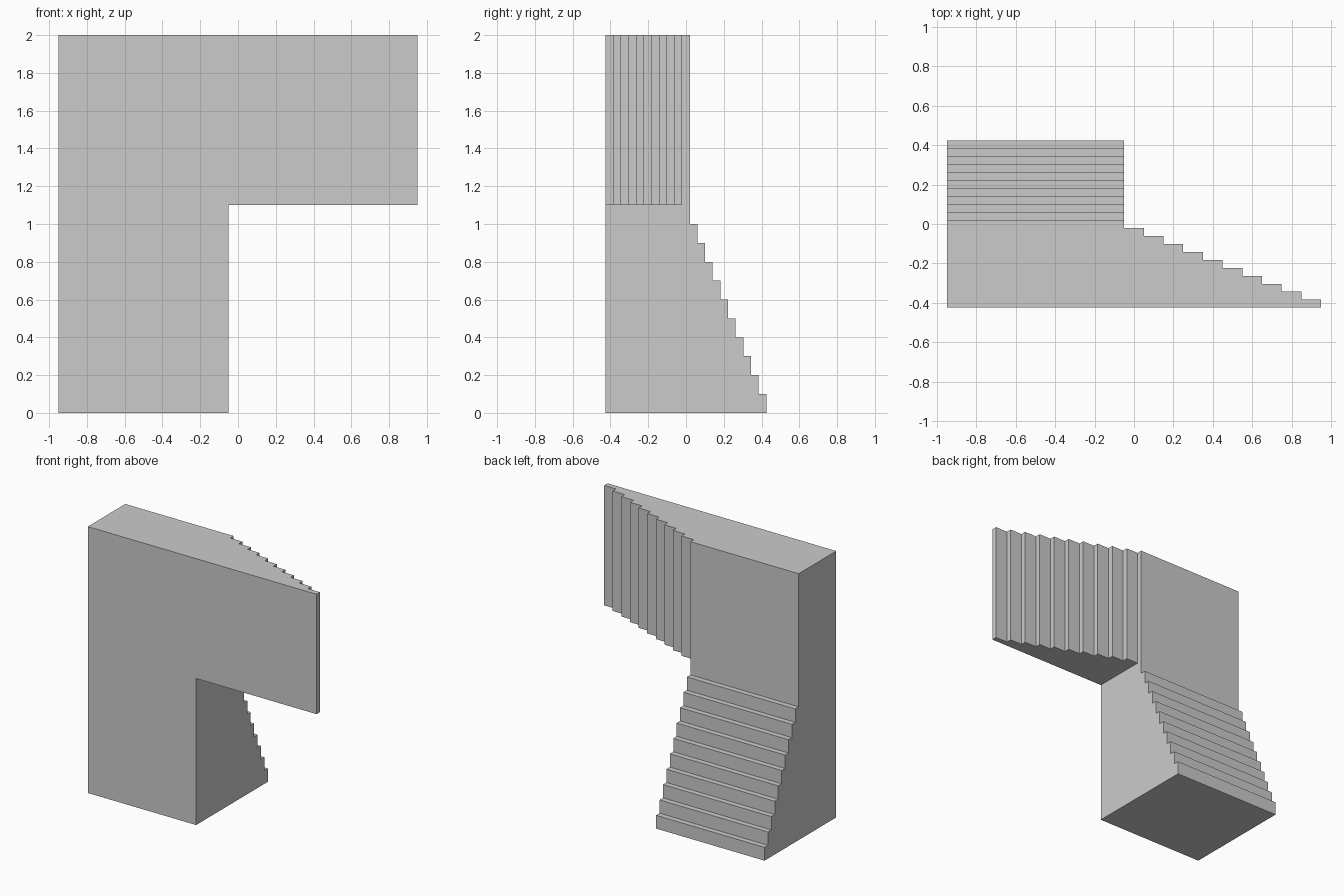
import bpy, bmesh
from mathutils import Vector

if "Cube" in bpy.data.objects:
    bpy.data.objects.remove(bpy.data.objects["Cube"])

STEPS, FRONT, RUN, RISE = 10, -0.425, 0.0405, 0.1
WALL_BACK = 0.02


def prism(name, points, offset):
    """Closed prism from a planar outline swept along offset."""
    bm = bmesh.new()
    face = bm.faces.new([bm.verts.new(p) for p in points])
    swept = bmesh.ops.extrude_face_region(bm, geom=[face], use_keep_orig=True)
    verts = [g for g in swept["geom"] if isinstance(g, bmesh.types.BMVert)]
    bmesh.ops.translate(bm, verts=verts, vec=Vector(offset))
    bmesh.ops.recalc_face_normals(bm, faces=bm.faces)
    mesh = bpy.data.meshes.new(name)
    bm.to_mesh(mesh)
    bm.free()
    obj = bpy.data.objects.new(name, mesh)
    bpy.context.collection.objects.link(obj)
    return obj


# Tall block with a staircase down its back: outline in y/z, swept in x
outline = [(-0.95, FRONT, 0)]
for i in range(STEPS):
    y = -FRONT - i * RUN
    outline += [(-0.95, y, i * RISE), (-0.95, y, (i + 1) * RISE)]
outline += [(-0.95, WALL_BACK, 1), (-0.95, WALL_BACK, 2), (-0.95, FRONT, 2)]
block = prism("stepped_block", outline, (0.9, 0, 0))

# Overhanging wing with vertical steps: outline in x/y, swept in z
outline = [(-0.05, FRONT, 1.1)]
for i in range(STEPS):
    y = -WALL_BACK - i * RUN
    x = -0.05 + i * RISE
    outline += [(x, y, 1.1), (x + RISE, y, 1.1)]
outline.append((0.95, FRONT, 1.1))
wing = prism("stepped_wing", outline, (0, 0, 0.9))

# Fuse both into one solid
union = block.modifiers.new("union", "BOOLEAN")
union.operation = "UNION"
union.solver = "EXACT"
union.object = wing
bpy.context.view_layer.objects.active = block
block.select_set(True)
bpy.ops.object.modifier_apply(modifier=union.name)
bpy.data.objects.remove(wing)
